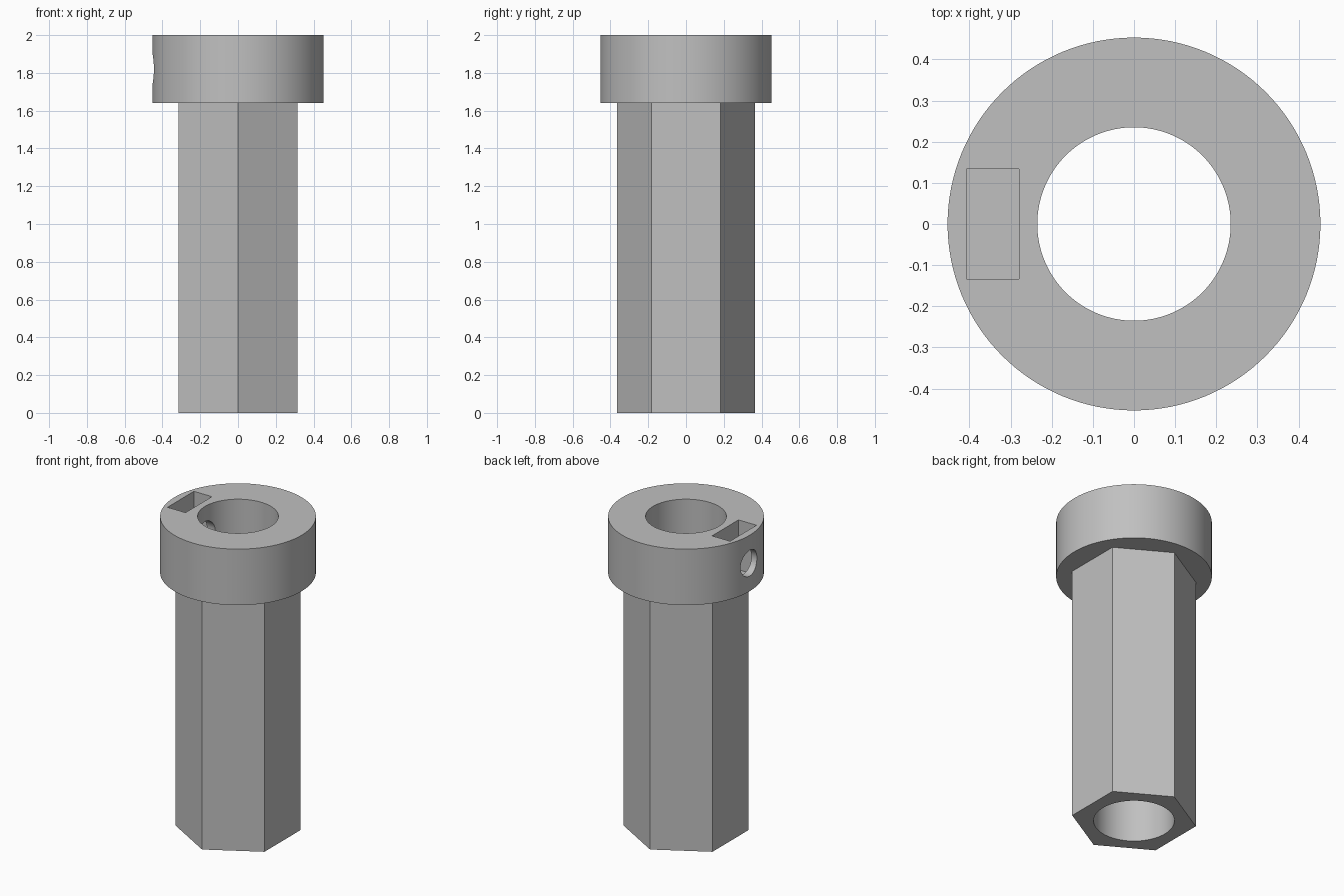
import bpy
import math

cube = bpy.data.objects.get("Cube")
if cube:
    bpy.data.objects.remove(cube, do_unlink=True)

HEIGHT = 2.0
COLLAR_BASE = 1.64
HOLE_Z = (HEIGHT + COLLAR_BASE) / 2

grey = bpy.data.materials.new("plain_grey")
grey.use_nodes = True
colour = (0.53, 0.53, 0.53, 1.0)
grey.diffuse_color = colour
grey.node_tree.nodes["Principled BSDF"].inputs["Base Color"].default_value = colour


def prism(name, radius, bottom, top, sides, turn=0.0):
    """Upright prism or cylinder between two heights."""
    bpy.ops.mesh.primitive_cylinder_add(
        vertices=sides, radius=radius, depth=top - bottom,
        location=(0, 0, (bottom + top) / 2), rotation=(0, 0, turn))
    obj = bpy.context.object
    obj.name = name
    obj.data.materials.append(grey)
    return obj


def combine(target, tool, operation):
    """Apply a boolean and discard the tool object."""
    tool.hide_render = True
    mod = target.modifiers.new(operation.lower(), "BOOLEAN")
    mod.operation = operation
    mod.solver = "EXACT"
    mod.object = tool
    bpy.context.view_layer.objects.active = target
    bpy.ops.object.modifier_apply(modifier=mod.name)
    bpy.data.objects.remove(tool, do_unlink=True)


# Hexagonal shaft with corners to front and back, joined into the round collar
sleeve = prism("hexagonal_sleeve", 0.365, 0, COLLAR_BASE + 0.1, 6)
collar = prism("collar", 0.453, COLLAR_BASE, HEIGHT, 128)
combine(sleeve, collar, "UNION")

# Bore through the full length
combine(sleeve, prism("bore_cutter", 0.235, -0.1, HEIGHT + 0.1, 128), "DIFFERENCE")

# Nut slot, open at the top of the collar
slot_floor, slot_top = 1.68, HEIGHT + 0.1
bpy.ops.mesh.primitive_cube_add(size=1, location=(-0.343, 0, (slot_floor + slot_top) / 2))
slot = bpy.context.object
slot.name = "nut_slot_cutter"
slot.scale = (0.128, 0.268, slot_top - slot_floor)
slot.data.materials.append(grey)
combine(sleeve, slot, "DIFFERENCE")

# Screw hole from the right side of the collar into the bore
bpy.ops.mesh.primitive_cylinder_add(
    vertices=48, radius=0.083, depth=0.45,
    location=(-0.325, 0, HOLE_Z), rotation=(0, math.pi / 2, 0))
screw_hole = bpy.context.object
screw_hole.name = "screw_hole_cutter"
screw_hole.data.materials.append(grey)
combine(sleeve, screw_hole, "DIFFERENCE")

# Smooth round walls, crisp edges
bpy.ops.object.select_all(action="DESELECT")
sleeve.select_set(True)
bpy.context.view_layer.objects.active = sleeve
bpy.ops.object.shade_smooth_by_angle(angle=math.radians(30))
